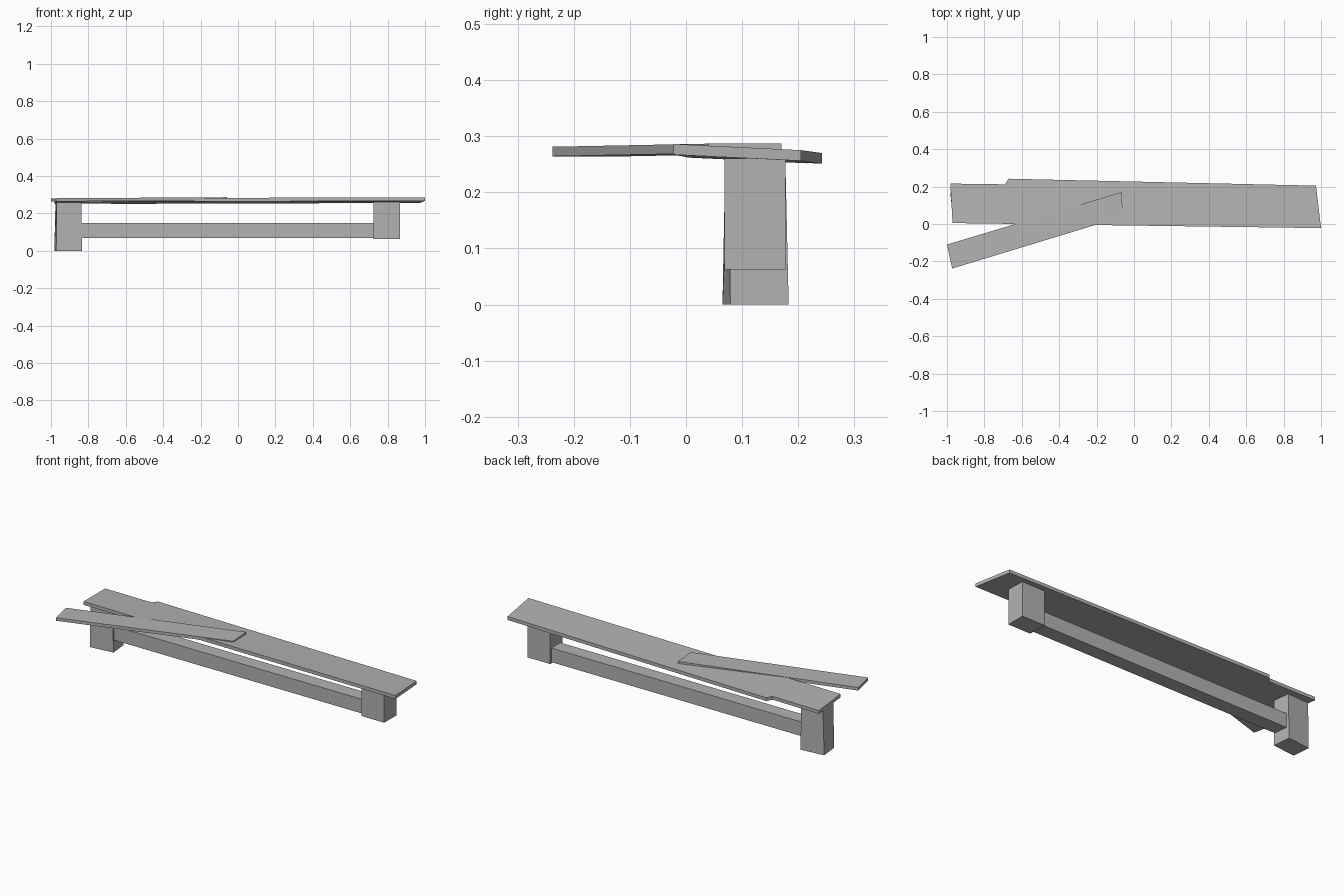
import bpy
import bmesh

default = bpy.data.objects.get("Cube")
if default:
    bpy.data.objects.remove(default, do_unlink=True)

# Single weathered grey for every part
grey = bpy.data.materials.new("weathered_grey")
grey.use_nodes = True
COLOR = (0.45, 0.45, 0.45, 1)
grey.diffuse_color = COLOR
grey.node_tree.nodes["Principled BSDF"].inputs["Base Color"].default_value = COLOR


def loft(name, bottom, top):
    """Solid between two matching outlines, both counter-clockwise."""
    bm = bmesh.new()
    low = [bm.verts.new(p) for p in bottom]
    high = [bm.verts.new(p) for p in top]
    bm.faces.new(low[::-1])
    bm.faces.new(high)
    n = len(low)
    for i in range(n):
        j = (i + 1) % n
        bm.faces.new((low[i], low[j], high[j], high[i]))
    bmesh.ops.recalc_face_normals(bm, faces=bm.faces[:])
    mesh = bpy.data.meshes.new(name)
    bm.to_mesh(mesh)
    bm.free()
    mesh.materials.append(grey)
    obj = bpy.data.objects.new(name, mesh)
    bpy.context.collection.objects.link(obj)
    return obj


def board(name, outline, height, thickness):
    """Thin board whose top follows a sloping plane."""
    top = [(x, y, height(x, y)) for x, y in outline]
    return loft(name, [(x, y, z - thickness) for x, y, z in top], top)


def block(name, x0, x1, y0, y1, z0, z1):
    quad = [(x0, y0), (x1, y0), (x1, y1), (x0, y1)]
    return loft(name, [(*p, z0) for p in quad], [(*p, z1) for p in quad])


# Seat: broad sagging board with a broken step at the back
board("seat",
      [(-0.97, 0.005), (1.0, -0.022), (0.973, 0.205),
       (-0.67, 0.242), (-0.69, 0.212), (-0.982, 0.216)],
      lambda x, y: 0.283 + 0.002 * x - 0.048 * y, 0.019)

# Loose plank lying askew over the seat
board("loose_plank",
      [(-0.972, -0.238), (-0.058, 0.04), (-0.068, 0.17), (-1.0, -0.11)],
      lambda x, y: 0.287 + 0.006 * x, 0.017)

# Legs: the far one is twisted and slightly tapered
loft("twisted_leg",
     [(-0.972, 0.065, 0), (-0.834, 0.079, 0), (-0.844, 0.183, 0), (-0.982, 0.169, 0)],
     [(-0.970, 0.070, 0.26), (-0.838, 0.076, 0.26),
      (-0.844, 0.177, 0.26), (-0.976, 0.171, 0.26)])
block("straight_leg", 0.725, 0.866, 0.069, 0.177, 0.062, 0.26)

# Stretcher between the legs
block("stretcher", -0.86, 0.74, 0.085, 0.165, 0.068, 0.148)
